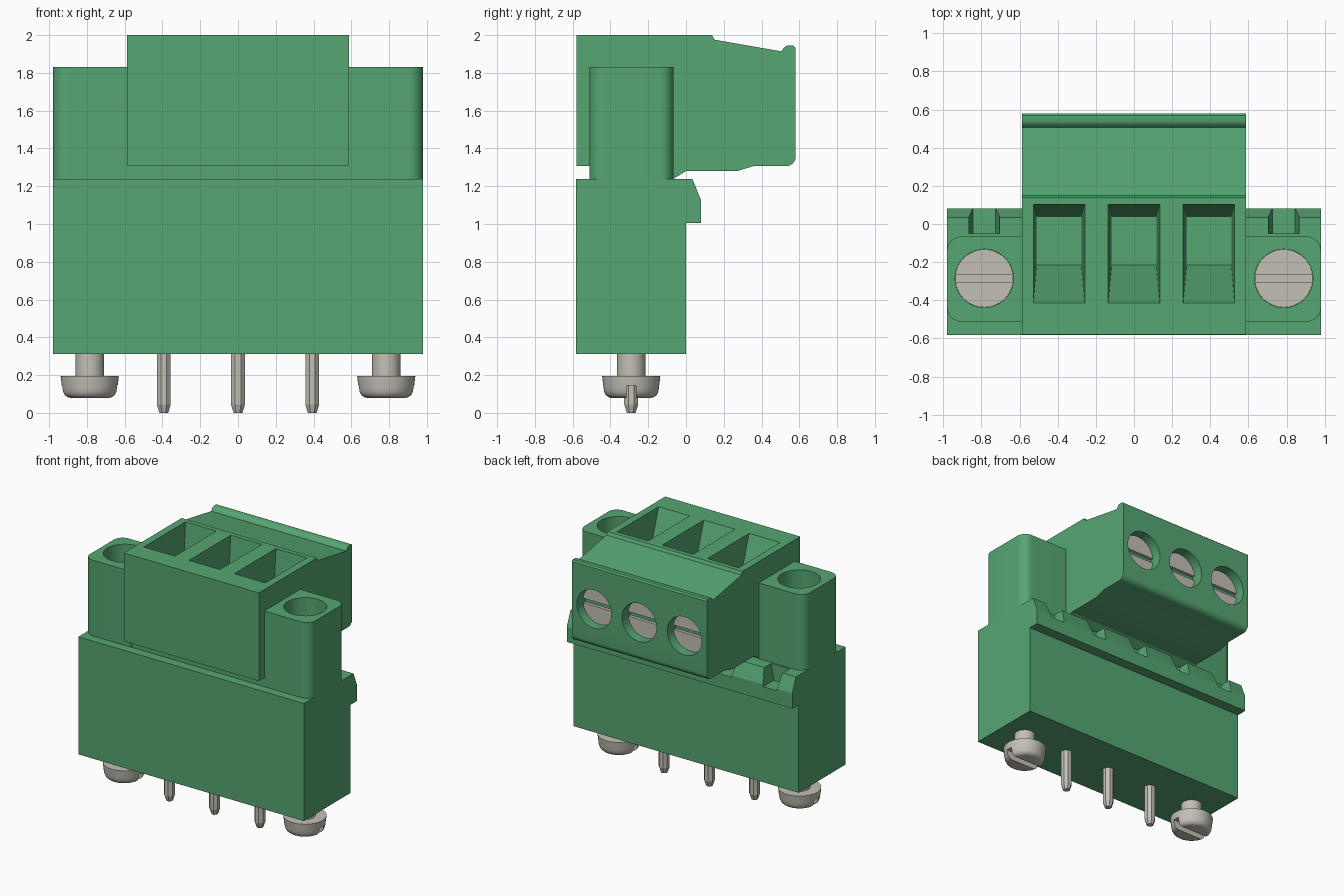
import bpy, bmesh, math

if "Cube" in bpy.data.objects:
    bpy.data.objects.remove(bpy.data.objects["Cube"], do_unlink=True)


def material(name, rgb, rough):
    m = bpy.data.materials.new(name)
    m.use_nodes = True
    m.diffuse_color = (*rgb, 1)
    b = m.node_tree.nodes["Principled BSDF"]
    b.inputs["Base Color"].default_value = (*rgb, 1)
    b.inputs["Roughness"].default_value = rough
    return m


GREEN = material("green plastic", (0.093, 0.381, 0.171), 0.5)
METAL = material("pale metal", (0.546, 0.527, 0.462), 0.5)
PITCH, PIN_Y, FLANGE_X = 0.393, -0.285, 0.785


def loft(name, stacks, mat):
    """Closed solids, each skinned through a stack of matching point rings."""
    bm = bmesh.new()
    for rings in stacks:
        vs = [[bm.verts.new(p) for p in r] for r in rings]
        n = len(vs[0])
        for a, b in zip(vs, vs[1:]):
            for i in range(n):
                j = (i + 1) % n
                bm.faces.new((a[i], a[j], b[j], b[i]))
        bm.faces.new(vs[0][::-1])
        bm.faces.new(vs[-1])
    bmesh.ops.recalc_face_normals(bm, faces=bm.faces)
    me = bpy.data.meshes.new(name)
    bm.to_mesh(me)
    bm.free()
    me.materials.append(mat)
    ob = bpy.data.objects.new(name, me)
    bpy.context.collection.objects.link(ob)
    return ob


def rect(x0, x1, y0, y1, z):
    return [(x0, y0, z), (x1, y0, z), (x1, y1, z), (x0, y1, z)]


def box(x0, x1, y0, y1, z0, z1):
    return [rect(x0, x1, y0, y1, z0), rect(x0, x1, y0, y1, z1)]


def across(profile, x0, x1):
    return [[(x, y, z) for y, z in profile] for x in (x0, x1)]


def turned(x, y, steps, n=48, phase=0.0):
    """Rings around a vertical axis; steps are (radius, z)."""
    ang = [phase + 2 * math.pi * i / n for i in range(n)]
    return [[(x + r * math.cos(a), y + r * math.sin(a), z) for a in ang] for r, z in steps]


def turned_back(x, z, steps, n=48):
    """Rings around a front-to-back axis; steps are (radius, y)."""
    ang = [2 * math.pi * i / n for i in range(n)]
    return [[(x + r * math.cos(a), y, z + r * math.sin(a)) for a in ang] for r, y in steps]


def cut(ob, stacks):
    cutter = loft("cutter", stacks, ob.data.materials[0])
    cutter.hide_render = True
    mod = ob.modifiers.new("cut", "BOOLEAN")
    mod.object, mod.operation, mod.solver = cutter, "DIFFERENCE", "EXACT"
    bpy.context.view_layer.objects.active = ob
    bpy.ops.object.modifier_apply(modifier=mod.name)
    bpy.data.objects.remove(cutter, do_unlink=True)


def smooth(ob):
    bpy.ops.object.select_all(action="DESELECT")
    ob.select_set(True)
    bpy.context.view_layer.objects.active = ob
    bpy.ops.object.shade_smooth_by_angle(angle=math.radians(30))


ways = [-PITCH, 0, PITCH]

# Header with a catch rail along the back, notched once per position
header = loft("header_body", [across([
    (-0.582, 0.313), (0, 0.313), (0, 1.005), (0.08, 1.005),
    (0.08, 1.125), (0.035, 1.237), (-0.582, 1.237)], -0.98, 0.98)], GREEN)
cut(header, [[rect(x - 0.058, x + 0.058, -0.05, 0.2, 1.11),
              rect(x - 0.085, x + 0.085, -0.05, 0.2, 1.26)]
             for x in ways + [-FLANGE_X, FLANGE_X]])

# Plug housing
corner = [(0.532 + 0.048 * math.cos(a), 1.355 - 0.048 * math.sin(a))
          for a in [math.pi / 2 * i / 6 for i in range(7)]]
plug = loft("plug_housing", [across([
    (-0.58, 1.307), (-0.58, 2.0), (0.138, 2.0), (0.15, 1.976), (0.505, 1.914),
    (0.522, 1.938), (0.535, 1.944), (0.568, 1.944), (0.58, 1.934)] + corner + [
    (0.36, 1.307), (0.27, 1.28), (0, 1.28), (-0.07, 1.237),
    (-0.07, 1.2), (-0.51, 1.2), (-0.51, 1.307)], -0.587, 0.587)], GREEN)

# Wire funnels in the top and screw wells in the back
cut(plug, [[rect(x - 0.117, x + 0.117, -0.215, 0.04, 1.5),
            rect(x - 0.135, x + 0.135, -0.415, 0.102, 2.0),
            rect(x - 0.135, x + 0.135, -0.415, 0.102, 2.1)] for x in ways])
cut(plug, [turned_back(x, 1.61, [(0.15, 0.48), (0.15, 0.7)]) for x in ways])
smooth(plug)

# Clamp screws in the wells
for i, x in enumerate(ways):
    s = loft(f"clamp_screw_{i + 1}", [turned_back(x, 1.61, [(0.149, 0.42), (0.149, 0.505)])], METAL)
    cut(s, [box(x - 0.2, x + 0.2, 0.475, 0.6, 1.592, 1.628)])
    smooth(s)

for side, name in ((1, "left"), (-1, "right")):
    cx = side * FLANGE_X
    # Flange tower with rounded outer corners and a screw well
    r = 0.075
    arc = [math.pi / 2 * i / 8 for i in range(9)]
    outline = [(0.57, -0.512)]
    outline += [(0.98 - r + r * math.sin(a), -0.512 + r - r * math.cos(a)) for a in arc]
    outline += [(0.98 - r + r * math.cos(a), -0.065 - r + r * math.sin(a)) for a in arc]
    outline += [(0.57, -0.065)]
    tower = loft(f"{name}_flange", [[[(side * x, y, z) for x, y in outline]
                                     for z in (1.2, 1.832)]], GREEN)
    cut(tower, [turned(cx, PIN_Y, [(0.153, 1.36), (0.153, 2.0)])])
    smooth(tower)

    # Flange screw inside the well
    s = loft(f"{name}_flange_screw", [turned(cx, PIN_Y, [(0.152, 1.3), (0.152, 1.42)])], METAL)
    cut(s, [box(cx - 0.2, cx + 0.2, PIN_Y - 0.018, PIN_Y + 0.018, 1.385, 1.5)])
    smooth(s)

    # Mounting screw under the header
    head = [(0.108, 0.08), (0.122, 0.084), (0.135, 0.095), (0.143, 0.112), (0.147, 0.135),
            (0.154, 0.196), (0.075, 0.196), (0.075, 0.33)]
    s = loft(f"{name}_mounting_screw", [turned(cx, PIN_Y - 0.005, head)], METAL)
    cut(s, [box(cx - 0.2, cx + 0.2, PIN_Y - 0.03, PIN_Y + 0.02, 0.0, 0.145)])
    smooth(s)

# Eight-sided solder pins with tapered tips
for i, x in enumerate(ways):
    loft(f"pin_{i + 1}", [turned(x, PIN_Y - 0.005, [(0.025, 0), (0.04, 0.045), (0.04, 0.33)],
                                 8, math.pi / 8)], METAL)
